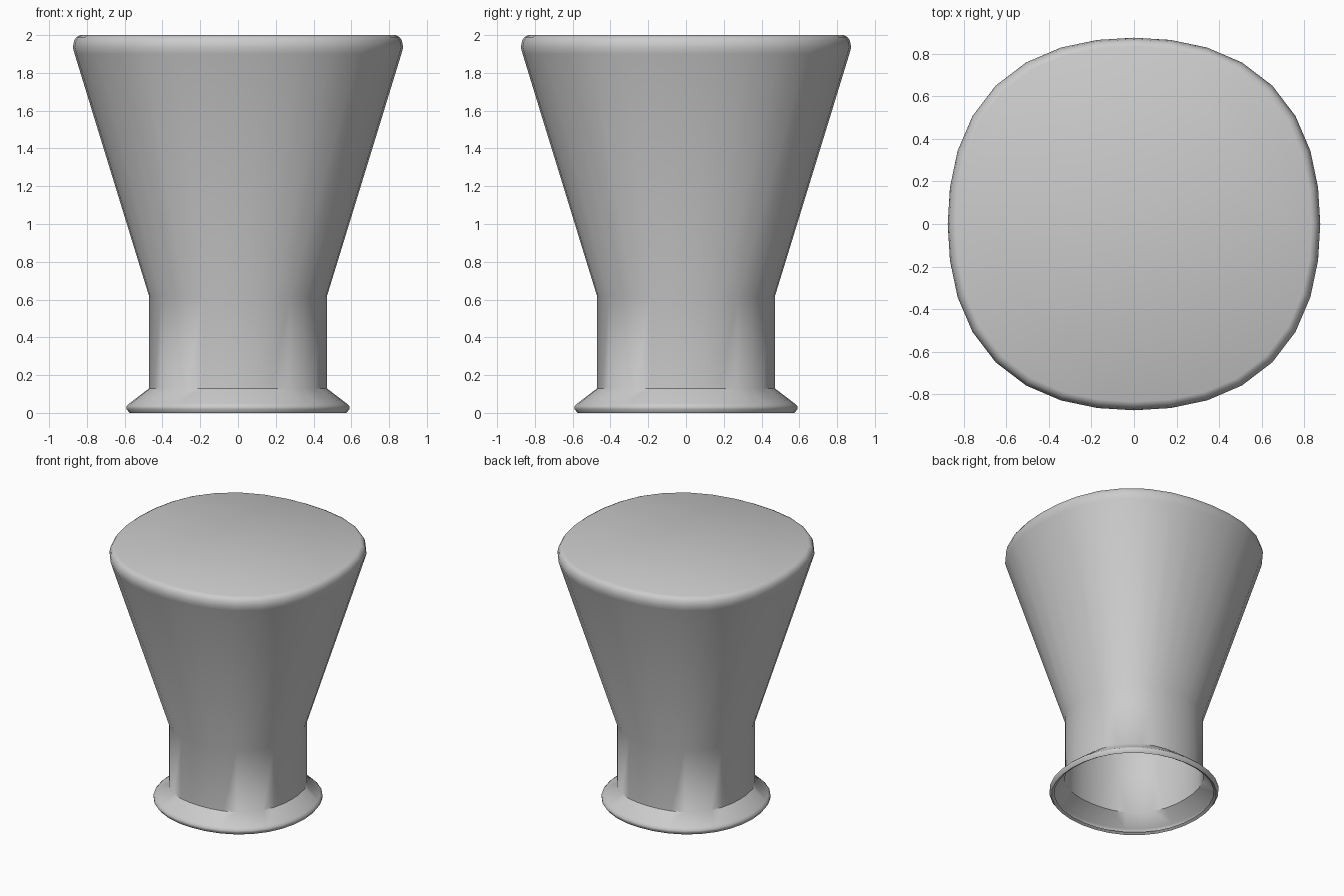
import bpy, bmesh, math

if "Cube" in bpy.data.objects:
    bpy.data.objects.remove(bpy.data.objects["Cube"])

SEGMENTS = 32


def ring_point(radius, z, square, i):
    # Circle swelling slightly toward the diagonals (rounded square)
    a = 2 * math.pi * i / SEGMENTS
    r = radius * (1 + square * 0.05 * math.sin(2 * a) ** 2)
    return (r * math.cos(a), r * math.sin(a), z)


def lathe(name, profile, cap_top):
    bm = bmesh.new()
    rings = [[bm.verts.new(ring_point(r, z, s, i)) for i in range(SEGMENTS)]
             for r, z, s in profile]
    for low, high in zip(rings, rings[1:]):
        for i in range(SEGMENTS):
            j = (i + 1) % SEGMENTS
            bm.faces.new((low[i], low[j], high[j], high[i]))
    if cap_top:
        bm.faces.new(rings[-1])
    mesh = bpy.data.meshes.new(name)
    bm.to_mesh(mesh)
    bm.free()
    obj = bpy.data.objects.new(name, mesh)
    bpy.context.collection.objects.link(obj)
    bpy.context.view_layer.objects.active = obj
    obj.select_set(True)
    bpy.ops.object.shade_smooth_by_angle(angle=math.radians(50))
    obj.select_set(False)
    return obj


# Hollow shell: rolled foot lip, flared flange, straight neck, conical body, soft top edge
# Each entry: radius, height, squareness
lathe("flared_body", [
    (0.555, 0.012, 0.4), (0.575, 0.0, 0.4), (0.59, 0.02, 0.4), (0.59, 0.035, 0.4),
    (0.575, 0.05, 0.4), (0.47, 0.13, 1), (0.47, 0.615, 1),
    (0.865, 1.90, 1), (0.875, 1.935, 1), (0.868, 1.97, 1),
    (0.855, 1.99, 1), (0.835, 2.0, 1),
], cap_top=True)
